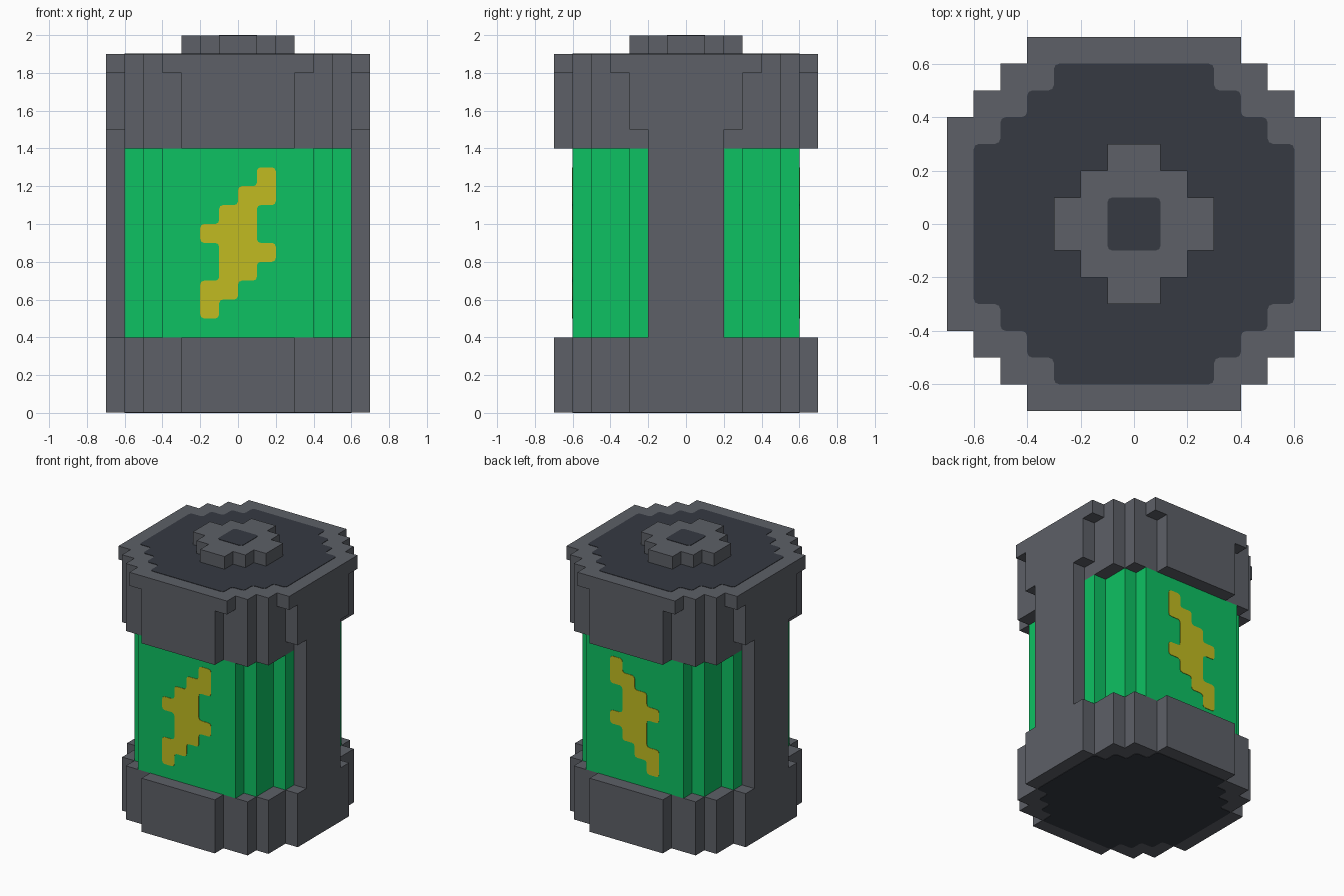
import bpy, bmesh
from mathutils import Vector

cube = bpy.data.objects.get("Cube")
if cube:
    bpy.data.objects.remove(cube, do_unlink=True)

T = 0.003  # thickness of painted plates


def material(name, rgb):
    lin = [((c / 255 + 0.055) / 1.055) ** 2.4 for c in rgb] + [1.0]
    m = bpy.data.materials.new(name)
    m.use_nodes = True
    m.diffuse_color = lin
    bsdf = m.node_tree.nodes["Principled BSDF"]
    bsdf.inputs["Base Color"].default_value = lin
    bsdf.inputs["Roughness"].default_value = 0.8
    return m


grey = material("casing grey", (93, 96, 103))
dark = material("dark panel", (54, 58, 66))
green = material("cell green", (13, 193, 98))
yellow = material("bolt yellow", (193, 187, 33))


def mirror2(half):
    """Mirror a right-hand half outline to the left."""
    return half + [(-a, b) for a, b in reversed(half)]


def mirror4(quarter):
    """Mirror a quarter outline, running from +x to +y, into all quadrants."""
    upper = mirror2(quarter)
    return upper + [(a, -b) for a, b in reversed(upper)]


def rounded(points, r=0.02):
    """Cut each corner of an outline with a short arc."""
    out = []
    for i, p in enumerate(points):
        p = Vector(p)
        u = (Vector(points[i - 1]) - p).normalized() * r
        v = (Vector(points[(i + 1) % len(points)]) - p).normalized() * r
        out += [p + u, p + (u + v) * 0.293, p + v]
    return out


def prism(name, outline, axis, lo, hi, mat):
    """Extrude a flat outline along an axis from lo to hi."""
    place = {"x": lambda a, b: (lo, a, b),
             "y": lambda a, b: (a, lo, b),
             "z": lambda a, b: (a, b, lo)}[axis]
    bm = bmesh.new()
    face = bm.faces.new([bm.verts.new(place(a, b)) for a, b in outline])
    ext = bmesh.ops.extrude_face_region(bm, geom=[face])
    shift = Vector([hi - lo if k == axis else 0 for k in "xyz"])
    verts = [g for g in ext["geom"] if isinstance(g, bmesh.types.BMVert)]
    bmesh.ops.translate(bm, verts=verts, vec=shift)
    bmesh.ops.recalc_face_normals(bm, faces=bm.faces)
    mesh = bpy.data.meshes.new(name)
    bm.to_mesh(mesh)
    bm.free()
    mesh.materials.append(mat)
    ob = bpy.data.objects.new(name, mesh)
    bpy.context.collection.objects.link(ob)
    return ob


# Stepped cores of the two end caps
core = mirror4([(0.6, 0.5), (0.5, 0.5), (0.5, 0.6)])
prism("base_core", core, "z", T, 0.4, grey)
prism("top_core", core, "z", 1.4, 1.9, grey)

# Green cell between the caps
cell = mirror4([(0.6, 0.3), (0.5, 0.3), (0.5, 0.5), (0.4, 0.5), (0.4, 0.6)])
prism("green_cell", cell, "z", 0.4, 1.4, green)

# Profiles of the plates that thicken the caps on each side
strap = mirror2([(0.3, T), (0.3, 0.4), (0.2, 0.4), (0.2, 1.5),
                 (0.3, 1.5), (0.3, 1.8), (0.4, 1.8), (0.4, 1.9)])
base_plate = mirror2([(0.3, T), (0.3, 0.4)])
top_plate = mirror2([(0.3, 1.4), (0.3, 1.8), (0.4, 1.8), (0.4, 1.9)])

# Lightning bolt, the second half being the first turned about its middle
half = [(0.1, 1.3), (0.2, 1.3), (0.2, 1.1), (0.1, 1.1), (0.1, 0.9), (0.2, 0.9),
        (0.2, 0.8), (0.1, 0.8), (0.1, 0.7), (0, 0.7), (0, 0.6), (-0.1, 0.6)]
bolt = rounded(half + [(-a, 1.8 - b) for a, b in half])

for side, s in (("left", 1), ("right", -1)):
    prism(side + "_strap", strap, "x", 0.6 * s, 0.7 * s, grey)
for side, s in (("front", -1), ("back", 1)):
    prism(side + "_base_plate", base_plate, "y", 0.6 * s, 0.7 * s, grey)
    prism(side + "_top_plate", top_plate, "y", 0.6 * s, 0.7 * s, grey)
    prism(side + "_bolt", bolt, "y", 0.6 * s, (0.6 + T) * s, yellow)

# Dark panels on both ends
panel = rounded(mirror4([(0.6, 0.3), (0.5, 0.3), (0.5, 0.4), (0.4, 0.4),
                         (0.4, 0.5), (0.3, 0.5), (0.3, 0.6)]))
prism("top_panel", panel, "z", 1.9, 1.9 + T, dark)
prism("bottom_panel", panel, "z", 0, T, dark)

# Terminal with its dark centre
knob = mirror4([(0.3, 0.1), (0.2, 0.1), (0.2, 0.2), (0.1, 0.2), (0.1, 0.3)])
prism("terminal", knob, "z", 1.9, 2 - T, grey)
prism("terminal_centre", rounded(mirror4([(0.1, 0.1)])), "z", 2 - T, 2, dark)
